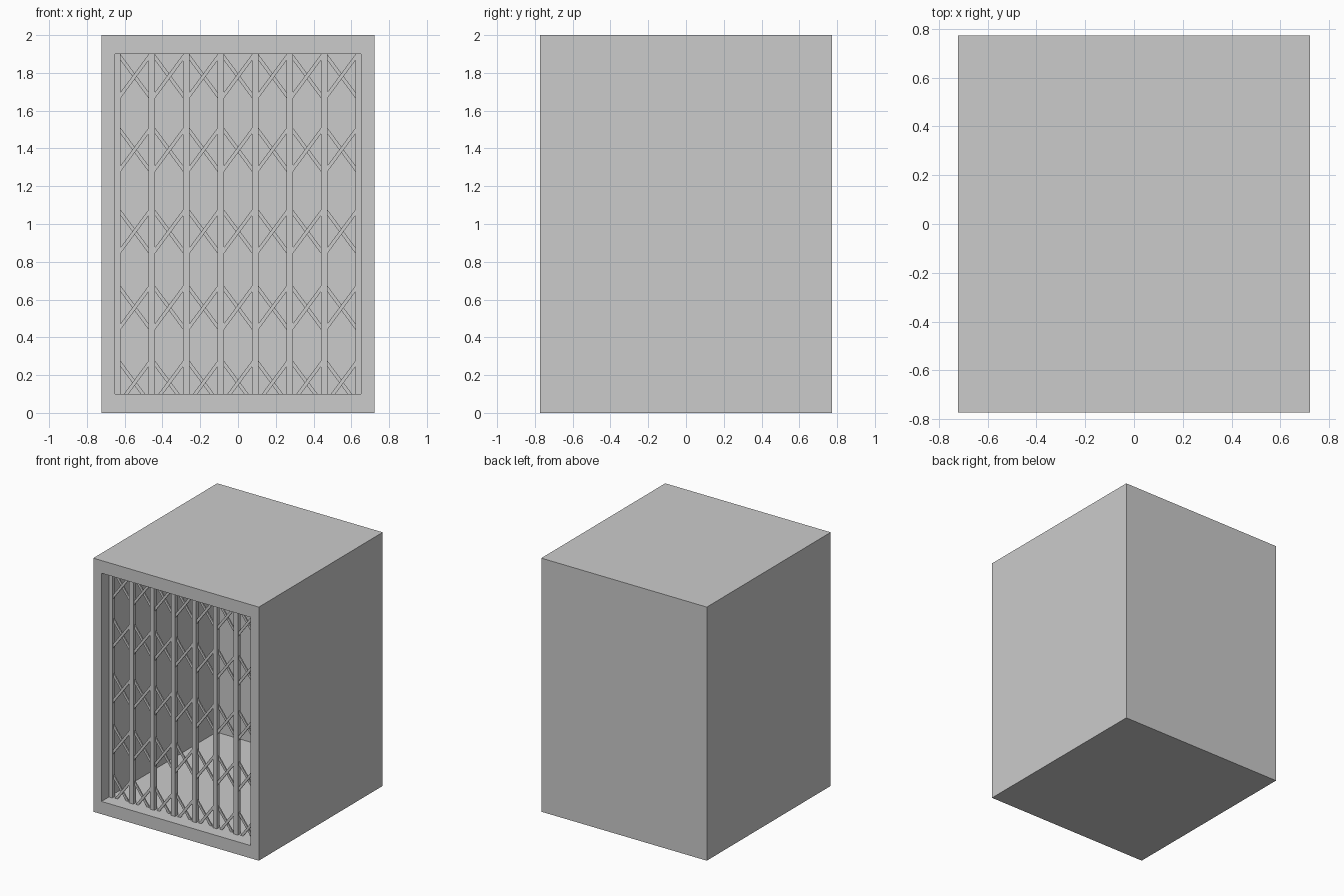
import bpy, bmesh, math
from mathutils import Matrix

if "Cube" in bpy.data.objects:
    bpy.data.objects.remove(bpy.data.objects["Cube"])

W, D, H = 0.722, 0.772, 2.0          # half width, half depth, height
IN_X, Z0, Z1, BACK = 0.65, 0.10, 1.90, 0.66
PITCH, POST_W = 0.1825, 0.036
GATE_Y = -0.662                      # centre plane of the folding gate

grey = bpy.data.materials.new("plain_grey")
grey.diffuse_color = (0.6, 0.6, 0.6, 1)
grey.use_nodes = True
grey.node_tree.nodes["Principled BSDF"].inputs["Base Color"].default_value = grey.diffuse_color


def finish(bm, name):
    bmesh.ops.recalc_face_normals(bm, faces=bm.faces)
    me = bpy.data.meshes.new(name)
    bm.to_mesh(me)
    bm.free()
    me.materials.append(grey)
    ob = bpy.data.objects.new(name, me)
    bpy.context.collection.objects.link(ob)
    return ob


def add_box(bm, centre, size, tilt=0.0):
    m = (Matrix.Translation(centre) @ Matrix.Rotation(tilt, 4, 'Y')
         @ Matrix.Diagonal((*size, 1)))
    bmesh.ops.create_cube(bm, size=1, matrix=m)


# Lift cabin: a block whose front face is inset and pushed back
bm = bmesh.new()
add_box(bm, (0, 0, H / 2), (2 * W, 2 * D, H))
front = min(bm.faces, key=lambda f: f.calc_center_median().y)
bmesh.ops.inset_individual(bm, faces=[front], thickness=0.05)
for v in front.verts:
    v.co.x = math.copysign(IN_X, v.co.x)
    v.co.z = Z1 if v.co.z > 1 else Z0
new = bmesh.ops.extrude_face_region(bm, geom=[front])["geom"]
for v in new:
    if isinstance(v, bmesh.types.BMVert):
        v.co.y = BACK
if front.is_valid:
    bmesh.ops.delete(bm, geom=[front], context='FACES_ONLY')
finish(bm, "cabin_shell")

# Gate uprights
bm = bmesh.new()
for i in range(8):
    add_box(bm, ((i - 3.5) * PITCH, GATE_Y, (Z0 + Z1) / 2),
            (POST_W, 0.034, Z1 - Z0))
finish(bm, "gate_uprights")

# Crossed lattice strips between the uprights, in two thin layers
bm = bmesh.new()
slope = math.atan(1.35)
length = PITCH / math.cos(slope)
for z in (0.16, 0.557, 0.96, 1.393, 1.782):
    for i in range(7):
        for s in (-1, 1):
            add_box(bm, ((i - 3) * PITCH, GATE_Y + s * 0.005, z),
                    (length, 0.01, 0.019), s * slope)
# trim strip ends at the sill and header
for z, n in ((Z0, -1), (Z1, 1)):
    r = bmesh.ops.bisect_plane(bm, geom=bm.verts[:] + bm.edges[:] + bm.faces[:],
                               plane_co=(0, 0, z), plane_no=(0, 0, n),
                               clear_outer=True)
finish(bm, "gate_lattice")
